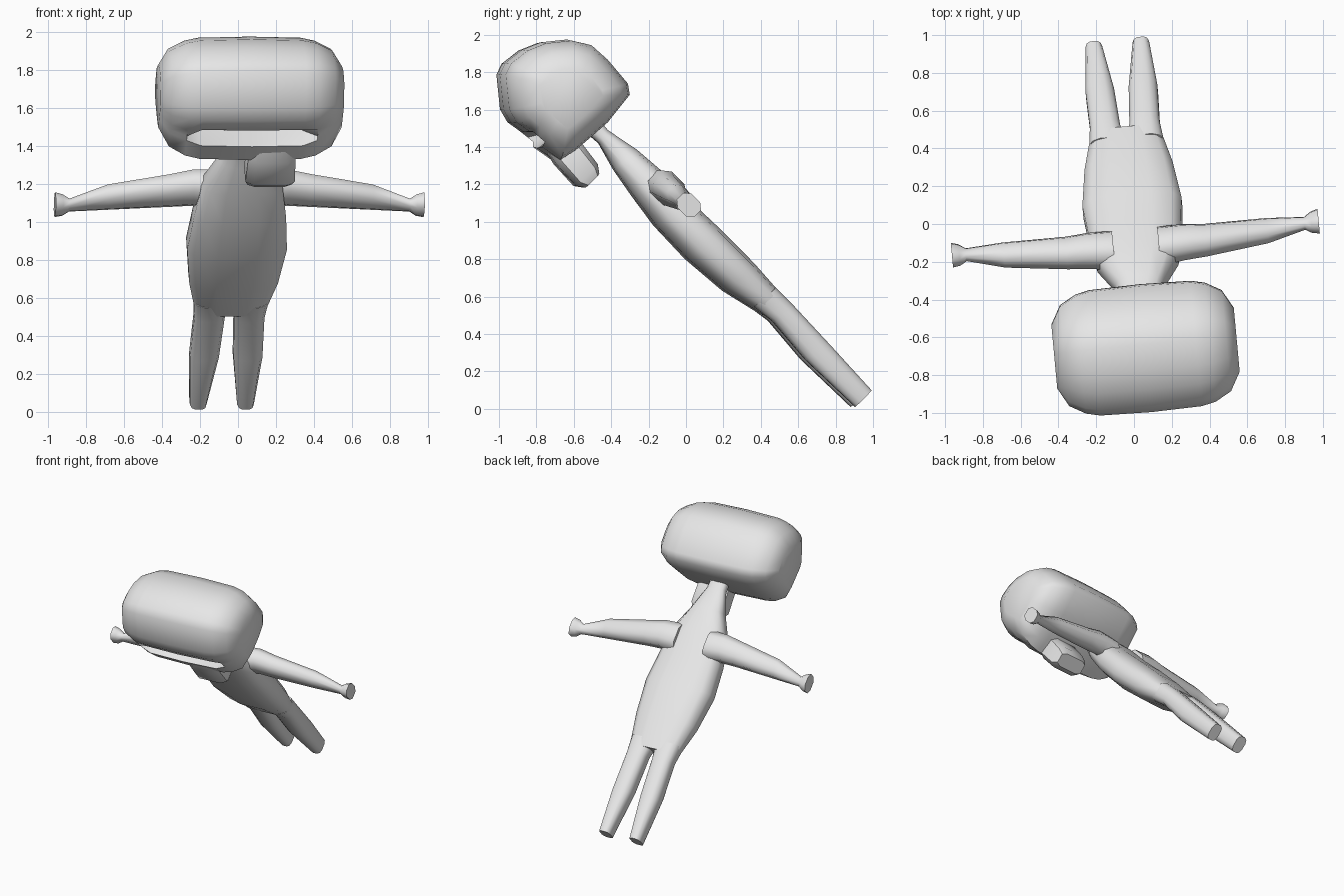
import bpy, bmesh, math
from mathutils import Vector, Matrix

if "Cube" in bpy.data.objects:
    bpy.data.objects.remove(bpy.data.objects["Cube"])

YAW = Matrix.Rotation(math.radians(5.3), 4, 'Z')
grey = bpy.data.materials.new("light_grey")
grey.diffuse_color = (0.8, 0.8, 0.8, 1)
grey.use_nodes = True
grey.node_tree.nodes["Principled BSDF"].inputs["Base Color"].default_value = grey.diffuse_color


def loft(name, rings, angle=60):
    """Skin a list of equal-length closed rings and cap both ends."""
    bm = bmesh.new()
    vs = [[bm.verts.new(p) for p in r] for r in rings]
    n = len(vs[0])
    for a, b in zip(vs, vs[1:]):
        for i in range(n):
            j = (i + 1) % n
            bm.faces.new((a[i], a[j], b[j], b[i]))
    bm.faces.new(vs[0])
    bm.faces.new(vs[-1])
    bmesh.ops.recalc_face_normals(bm, faces=bm.faces)
    bm.transform(YAW)
    me = bpy.data.meshes.new(name)
    bm.to_mesh(me)
    bm.free()
    me.materials.append(grey)
    ob = bpy.data.objects.new(name, me)
    bpy.context.collection.objects.link(ob)
    bpy.ops.object.select_all(action='DESELECT')
    ob.select_set(True)
    bpy.context.view_layer.objects.active = ob
    bpy.ops.object.shade_smooth_by_angle(angle=math.radians(angle))
    return ob


def ring(c, u, v, n=12, power=0.7):
    """Rounded box section around c with half-axes u and v."""
    pts = []
    for i in range(n):
        t = 2 * math.pi * (i + 0.5) / n
        a, b = math.cos(t), math.sin(t)
        pts.append(Vector(c) + Vector(u) * math.copysign(abs(a) ** power, a)
                   + Vector(v) * math.copysign(abs(b) ** power, b))
    return pts


def slab_ring(x, w, back, front):
    """Section spanning a back point and a front point (y, z), half-width w."""
    b, f = Vector((x, *back)), Vector((x, *front))
    return ring((b + f) / 2, (w, 0, 0), (b - f) / 2)


# Torso, from neck to hips
loft("torso", [slab_ring(0, w, b, f) for w, b, f in [
    (0.07, (-0.47, 1.55), (-0.53, 1.47)),
    (0.075, (-0.42, 1.49), (-0.47, 1.42)),
    (0.13, (-0.27, 1.39), (-0.39, 1.28)),
    (0.22, (-0.12, 1.26), (-0.29, 1.14)),
    (0.25, (0.02, 1.11), (-0.17, 0.98)),
    (0.27, (0.17, 0.97), (0.00, 0.80)),
    (0.24, (0.36, 0.78), (0.20, 0.63)),
    (0.19, (0.52, 0.60), (0.41, 0.50))]])

# Legs and arms, one per side
for s, side in ((-1, "left"), (1, "right")):
    loft(side + "_leg", [slab_ring(s * x, w, b, f) for x, w, b, f in [
        (0.10, 0.10, (0.47, 0.65), (0.35, 0.545)),
        (0.105, 0.082, (0.57, 0.55), (0.45, 0.47)),
        (0.115, 0.078, (0.77, 0.335), (0.625, 0.265)),
        (0.125, 0.045, (0.985, 0.10), (0.895, 0.01))]])
    loft(side + "_arm", [
        ring((s * x, y, z), (0, r, -r), (0, 0.8 * r, 0.8 * r), 8, 0.8)
        for x, y, z, r in [
            (0.12, -0.13, 1.17, 0.08), (0.25, -0.12, 1.18, 0.073),
            (0.37, -0.12, 1.165, 0.066), (0.70, -0.10, 1.13, 0.051),
            (0.90, -0.08, 1.088, 0.026), (0.935, -0.078, 1.088, 0.043),
            (0.975, -0.075, 1.09, 0.05)]])

# Head: side profile lofted across the width, with the mouth as a notch
C = (-0.66, 1.67)
back = [(-0.78, 1.96), (-0.64, 1.975), (-0.53, 1.95), (-0.44, 1.87),
        (-0.33, 1.74), (-0.32, 1.68), (-0.44, 1.53), (-0.52, 1.46),
        (-0.62, 1.375), (-0.70, 1.325)]
brow = [(-0.94, 1.53), (-0.98, 1.60), (-1.0, 1.79), (-0.97, 1.85), (-0.88, 1.92)]
notch = [(-0.80, 1.395), (-0.70, 1.48), (-0.87, 1.48)]
shut = [(-0.80, 1.41), (-0.83, 1.435), (-0.87, 1.47)]


def head_section(x, k, mouth):
    prof = back + mouth + brow
    return [(x, C[0] + (y - C[0]) * k, C[1] + (z - C[1]) * k) for y, z in prof]


half = [(0.27, 0.98, notch), (0.345, 0.93, shut), (0.43, 0.79, shut), (0.485, 0.50, shut)]
loft("head", [head_section(-x, k, m) for x, k, m in reversed(half)]
     + [head_section(0, 1, notch)]
     + [head_section(x, k, m) for x, k, m in half], 50)

# Chin block slanting back under the jaw
loft("chin", [ring((0.115, y, z), (w, 0, 0), (0, t, t), 8, 0.45) for y, z, w, t in [
    (-0.70, 1.42, 0.10, 0.055), (-0.65, 1.37, 0.13, 0.065),
    (-0.55, 1.25, 0.135, 0.06), (-0.52, 1.22, 0.12, 0.038)]], 40)
